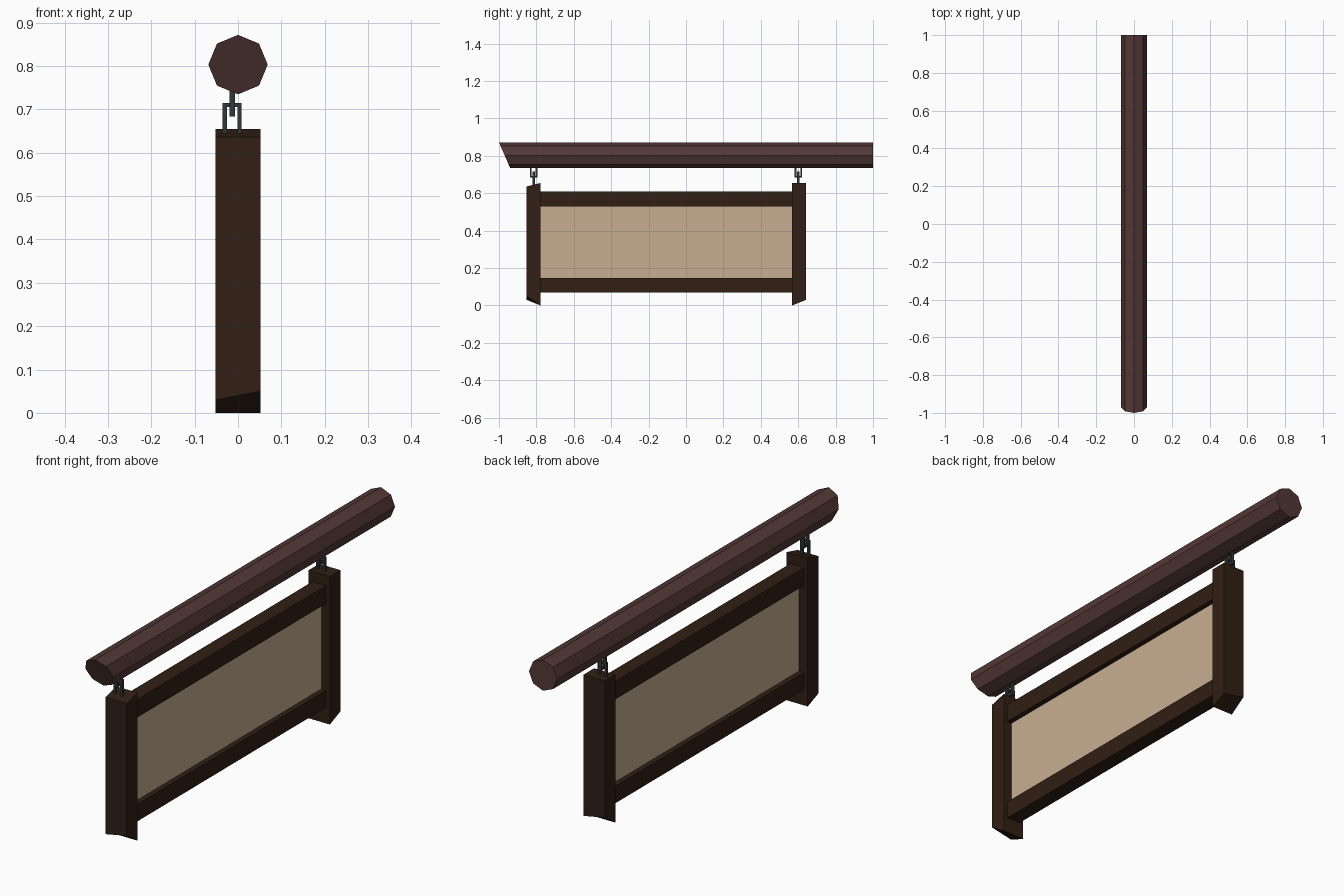
import bpy, math

if "Cube" in bpy.data.objects:
    bpy.data.objects.remove(bpy.data.objects["Cube"])


def material(name, rgb):
    m = bpy.data.materials.new(name)
    m.diffuse_color = (*rgb, 1)
    m.use_nodes = True
    m.node_tree.nodes["Principled BSDF"].inputs["Base Color"].default_value = m.diffuse_color
    return m


BEAM = material("reddish wood", (0.085, 0.040, 0.036))
FRAME = material("dark wood", (0.031, 0.014, 0.007))
PANEL = material("pale panel", (0.58, 0.42, 0.29))
IRON = material("iron", (0.035, 0.038, 0.038))


def mesh_object(name, verts, faces, mat):
    me = bpy.data.meshes.new(name)
    me.from_pydata(verts, [], faces)
    me.materials.append(mat)
    ob = bpy.data.objects.new(name, me)
    bpy.context.collection.objects.link(ob)
    return ob


def prism(name, start, end, mat):
    """Join two matching rings of points into a closed solid."""
    n = len(start)
    faces = [(i, (i + 1) % n, n + (i + 1) % n, n + i) for i in range(n)]
    faces += [tuple(reversed(range(n))), tuple(range(n, 2 * n))]
    return mesh_object(name, start + end, faces, mat)


def box(name, x, y0, y1, z0, z1, mat):
    low = [(-x, y0, z0), (x, y0, z0), (x, y1, z0), (-x, y1, z0)]
    return prism(name, low, [(a, b, z1) for a, b, _ in low], mat)


def link(name, centre, half_w, z0, z1, bar, depth, turned):
    """Rectangular chain link; turned links lie in the yz plane."""
    verts = []
    zc, hz = (z0 + z1) / 2, (z1 - z0) / 2
    for sx, sz in ((-1, -1), (1, -1), (1, 1), (-1, 1)):
        for inset, d in ((0, -1), (0, 1), (bar, 1), (bar, -1)):
            u, v = sx * (half_w - inset), d * depth / 2
            z = zc + sz * (hz - inset)
            x, y = (-v, u) if turned else (u, v)
            verts.append((centre[0] + x, centre[1] + y, z))
    faces = [(4 * i + j, 4 * ((i + 1) % 4) + j,
              4 * ((i + 1) % 4) + (j + 1) % 4, 4 * i + (j + 1) % 4)
             for i in range(4) for j in range(4)]
    return mesh_object(name, verts, faces, IRON)


# Octagonal beam with a raked front end
R, ZC = 0.0685, 0.803
ring = [(R * math.cos(i * math.pi / 4), ZC + R * math.sin(i * math.pi / 4))
        for i in range(8)]
prism("beam", [(x, -0.97 - 0.03 * (z - ZC) / R, z) for x, z in ring],
      [(x, 1.0, z) for x, z in ring], BEAM)

# Posts: undersides cut at a slant, higher on the outer side
W = 0.052
for name, s, inner, outer, top in (("front_post", 1, -0.777, -0.853, 0.636),
                                   ("back_post", -1, 0.568, 0.642, 0.655)):
    low = [(-s * W, outer, 0.03), (s * W, outer, 0.05),
           (s * W, inner, 0), (-s * W, inner, 0)]
    high = [(x, y, top if y == outer else 0.655) for x, y, _ in low]
    prism(name, low, high, FRAME)

# Rails and panel between the posts
box("top_rail", 0.033, -0.785, 0.576, 0.53, 0.61, FRAME)
box("bottom_rail", 0.033, -0.785, 0.576, 0.07, 0.146, FRAME)
box("panel", 0.01, -0.785, 0.576, 0.14, 0.535, PANEL)

# Interlocked chain links hanging each post from the beam
for name, y in (("front", -0.815), ("back", 0.601)):
    link(name + "_upper_link", (-0.0135, y), 0.02, 0.683, 0.76, 0.010, 0.013, True)
    link(name + "_lower_link", (-0.0135, y), 0.022, 0.63, 0.715, 0.010, 0.013, False)
